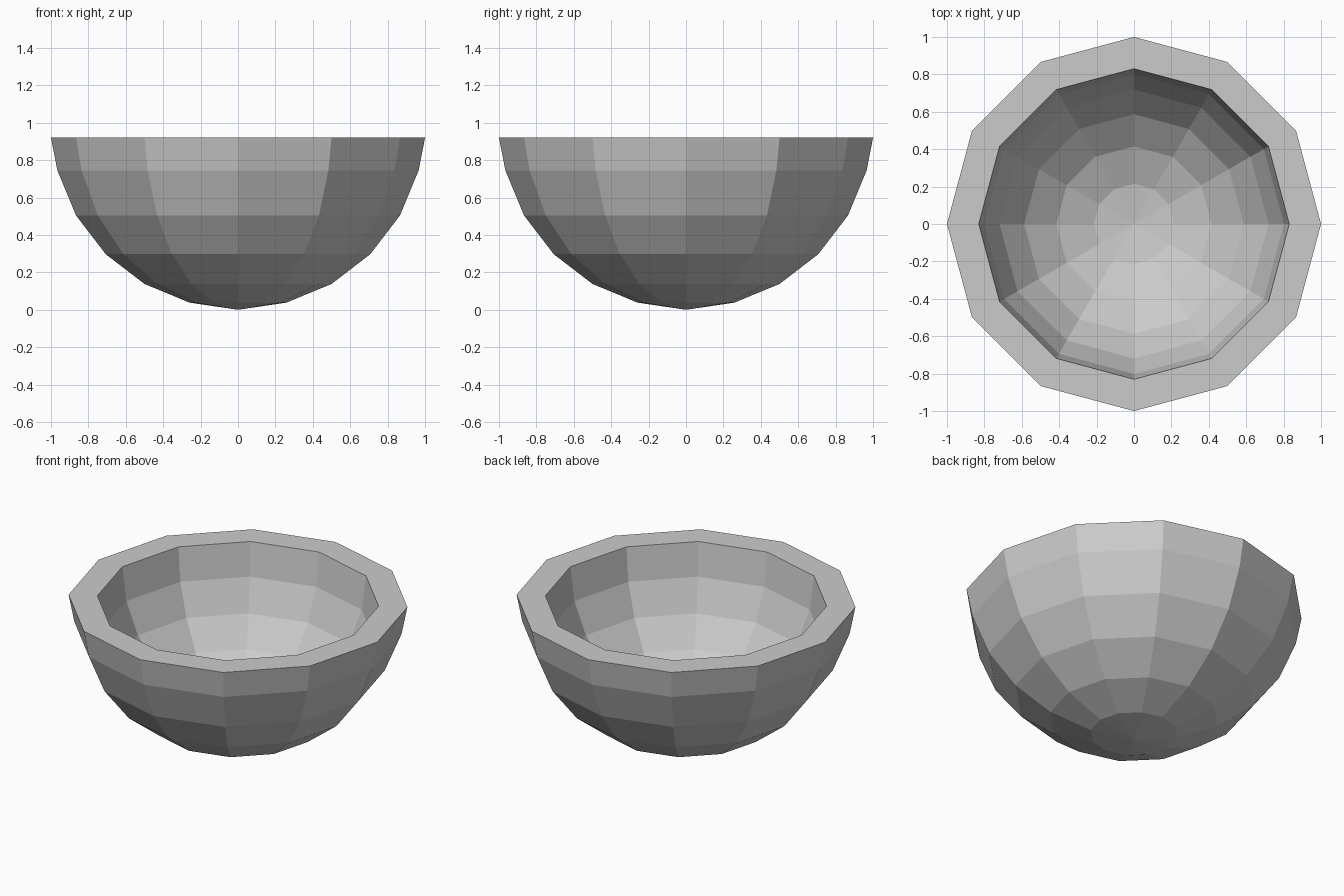
import bpy, bmesh
from math import sin, cos, radians

if "Cube" in bpy.data.objects:
    bpy.data.objects.remove(bpy.data.objects["Cube"])

SIDES = 12
RIM_Z = 0.92
INNER_R = 0.83
STEPS = [15, 30, 45, 60, 75, 90]

# Profile: outer sphere bands up to the rim, then the inner hemisphere down
outer = [(sin(radians(a)), min(1 - cos(radians(a)) + 0.004, RIM_Z)) for a in STEPS]
inner = [(INNER_R * sin(radians(a)), RIM_Z - INNER_R * cos(radians(a)))
         for a in reversed(STEPS)]

bm = bmesh.new()
rings = []
for r, z in outer + inner:
    rings.append([bm.verts.new((r * cos(radians(30 * i)), r * sin(radians(30 * i)), z))
                  for i in range(SIDES)])

# Bands between neighbouring rings (outer wall, rim, inner wall)
for a, b in zip(rings, rings[1:]):
    for i in range(SIDES):
        j = (i + 1) % SIDES
        bm.faces.new((a[i], a[j], b[j], b[i]))

# Pointed fans closing the underside and the inside floor
for ring, z in ((rings[0], 0.0), (rings[-1], RIM_Z - INNER_R)):
    tip = bm.verts.new((0, 0, z))
    for i in range(SIDES):
        bm.faces.new((ring[i], ring[(i + 1) % SIDES], tip))

bmesh.ops.recalc_face_normals(bm, faces=bm.faces[:])
mesh = bpy.data.meshes.new("bowl")
bm.to_mesh(mesh)
bm.free()
bpy.context.collection.objects.link(bpy.data.objects.new("bowl", mesh))
